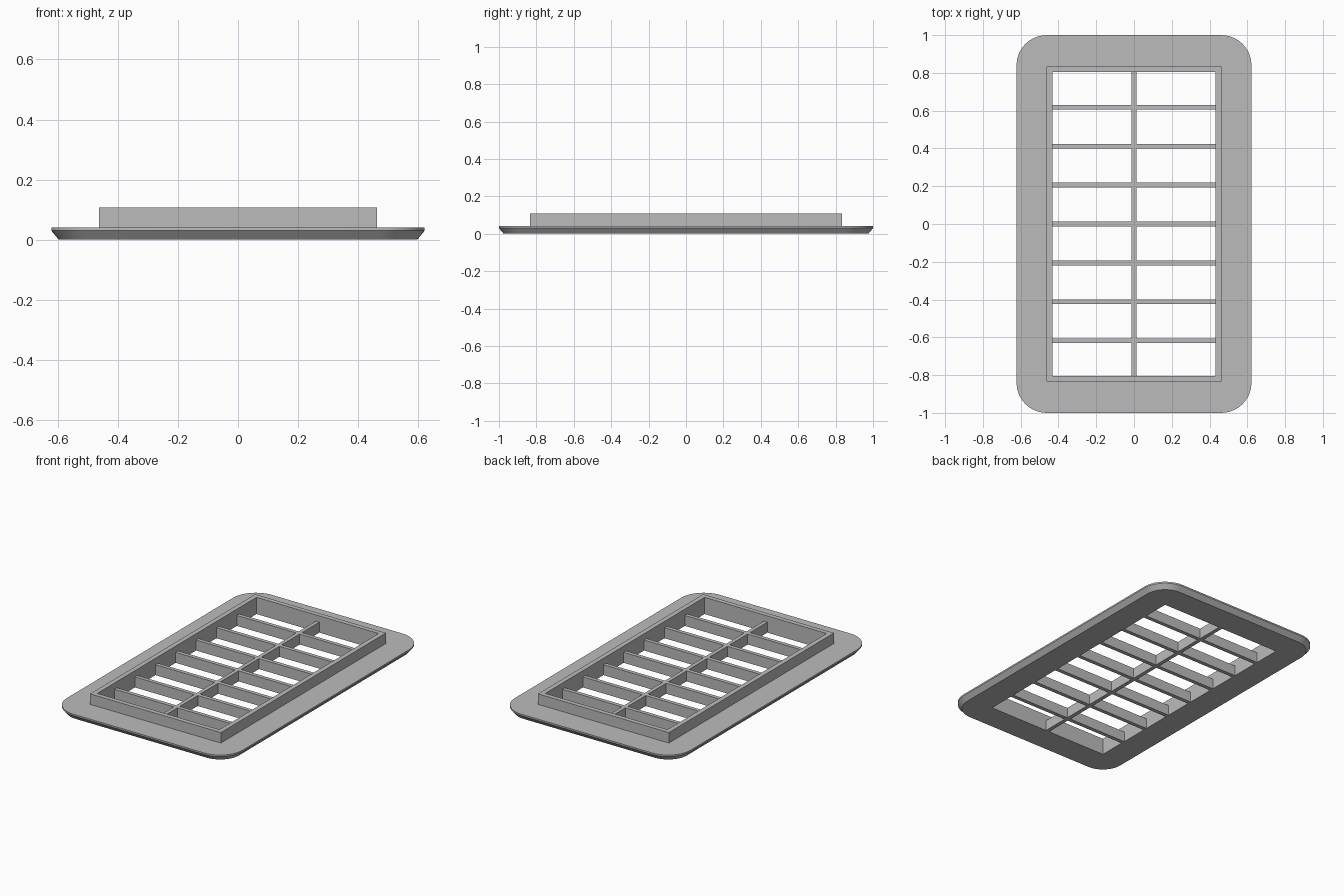
import bpy, bmesh, math

cube = bpy.data.objects.get("Cube")
if cube:
    bpy.data.objects.remove(cube, do_unlink=True)

# One plain grey for the whole grille
grey = bpy.data.materials.new("plain_grey")
grey.use_nodes = True
colour = (0.5, 0.5, 0.5, 1)
grey.diffuse_color = colour
grey.node_tree.nodes["Principled BSDF"].inputs["Base Color"].default_value = colour

HOLE = (0.432, 0.804)
SLAT_TOP = 0.067
SLAT_WIDTH = 0.025


def finish(name, bm):
    bmesh.ops.recalc_face_normals(bm, faces=bm.faces)
    mesh = bpy.data.meshes.new(name)
    bm.to_mesh(mesh)
    bm.free()
    mesh.materials.append(grey)
    obj = bpy.data.objects.new(name, mesh)
    bpy.context.collection.objects.link(obj)
    return obj


def outline(hx, hy, radius, steps=10):
    """Points of a rectangle, with rounded corners if radius is set."""
    if not radius:
        return [(hx, hy), (-hx, hy), (-hx, -hy), (hx, -hy)]
    points = []
    for corner, (sx, sy) in enumerate([(1, 1), (-1, 1), (-1, -1), (1, -1)]):
        for i in range(steps + 1):
            a = (corner + i / steps) * math.pi / 2
            points.append((sx * (hx - radius) + radius * math.cos(a),
                           sy * (hy - radius) + radius * math.sin(a)))
    return points


def loft(bm, loops):
    """Skin a stack of equal loops; return the bottom and top edges."""
    rings = [[bm.verts.new((x, y, z)) for x, y in pts] for pts, z in loops]
    n = len(rings[0])
    for low, high in zip(rings, rings[1:]):
        for i in range(n):
            j = (i + 1) % n
            bm.faces.new((low[i], low[j], high[j], high[i]))
    return [[bm.edges.get((r[i], r[(i + 1) % n])) for i in range(n)]
            for r in (rings[0], rings[-1])]


def frame(name, outer):
    """Closed frame with a rectangular opening; outer is (hx, hy, radius, z)."""
    bm = bmesh.new()
    outside = loft(bm, [(outline(hx, hy, r), z) for hx, hy, r, z in outer])
    opening = outline(*HOLE, 0)
    inside = loft(bm, [(opening, outer[0][3]), (opening, outer[-1][3])])
    for a, b in zip(outside, inside):
        bmesh.ops.triangle_fill(bm, use_beauty=True, edges=a + b)
    return finish(name, bm)


def bar(name, hx, hy, y=0):
    """Upright blade standing on the ground plane."""
    bm = bmesh.new()
    bmesh.ops.create_cube(bm, size=1)
    for v in bm.verts:
        v.co = (v.co.x * 2 * hx, y + v.co.y * 2 * hy, (v.co.z + 0.5) * SLAT_TOP)
    return finish(name, bm)


# Rounded flange with a chamfered lower rim
flange = frame("flange", [(0.597, 0.975, 0.135, 0), (0.622, 1, 0.16, 0.03),
                          (0.622, 1, 0.16, 0.04)])
bpy.ops.object.select_all(action="DESELECT")
flange.select_set(True)
bpy.context.view_layer.objects.active = flange
bpy.ops.object.shade_smooth_by_angle(angle=math.radians(30))

# Raised collar around the opening
frame("collar", [(0.463, 0.834, 0, 0.04), (0.463, 0.834, 0, 0.107)])

# Centre bar and cross slats
bar("centre_bar", SLAT_WIDTH / 2, HOLE[1])
for i in range(7):
    bar(f"slat_{i + 1}", HOLE[0], SLAT_WIDTH / 2, (i - 3) * 0.206)
